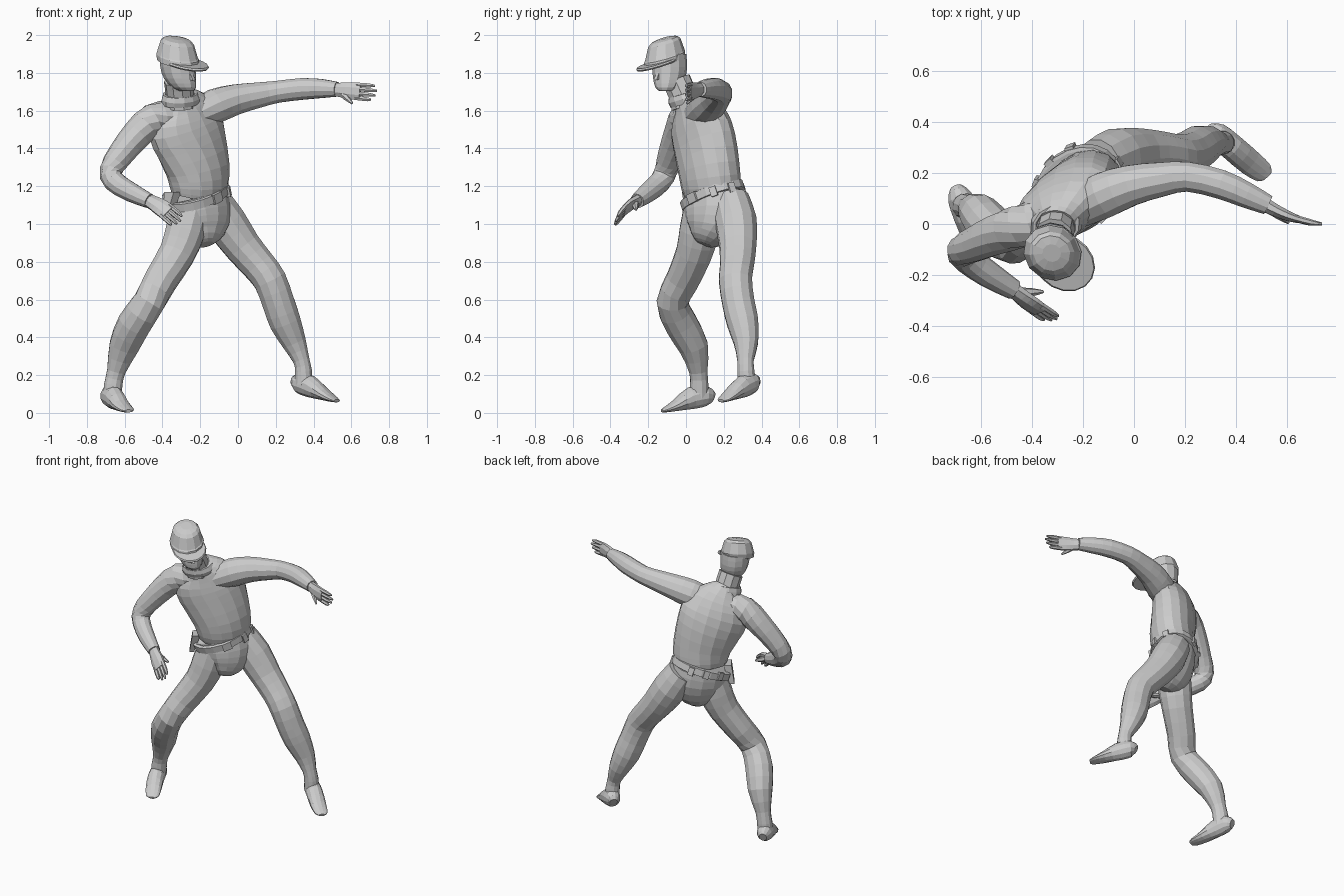
import bpy, bmesh, math
from mathutils import Vector as V


def finish(name, bm):
    bmesh.ops.recalc_face_normals(bm, faces=bm.faces)
    me = bpy.data.meshes.new(name)
    bm.to_mesh(me)
    bm.free()
    ob = bpy.data.objects.new(name, me)
    bpy.context.collection.objects.link(ob)
    return ob


def smooth_rings(r, k):
    """Catmull-Rom fill between ring tuples."""
    out = []
    for i in range(len(r) - 1):
        p = [r[max(i - 1, 0)], r[i], r[i + 1], r[min(i + 2, len(r) - 1)]]
        for j in range(k):
            t = j / k
            out.append([0.5 * (2 * b + (c - a) * t + (2 * a - 5 * b + 4 * c - d) * t * t
                               + (3 * b - a - 3 * c + d) * t ** 3) for a, b, c, d in zip(*p)])
    return out + [list(r[-1])]


def loft(name, rings, side, normal=None, n=12, k=2):
    """Skin elliptical rings (x, y, z, half width, half depth)."""
    rings = smooth_rings(rings, k)
    pts = [V(q[:3]) for q in rings]
    bm, loops = bmesh.new(), []
    for i, q in enumerate(rings):
        t = normal or (pts[min(i + 1, len(pts) - 1)] - pts[max(i - 1, 0)])
        t = t.normalized()
        s = V(side)
        if len(q) > 5:                       # ring with its own yaw in degrees
            a = math.radians(q[5])
            s = V((math.cos(a), math.sin(a), 0.3))
        s = (s - t * s.dot(t)).normalized()
        m = t.cross(s)
        loops.append([bm.verts.new(pts[i] + s * q[3] * math.cos(w) + m * q[4] * math.sin(w))
                      for w in (2 * math.pi * (j + 0.5) / n for j in range(n))])
    for a, b in zip(loops, loops[1:]):
        for j in range(n):
            bm.faces.new((a[j], a[(j + 1) % n], b[(j + 1) % n], b[j]))
    bm.faces.new(loops[0])
    bm.faces.new(loops[-1])
    return finish(name, bm)


def limb(name, pts, side, n=12):
    return loft(name, [(*p[:4], p[3]) for p in pts], side, n=n)


def hand(name, wrist, tip, width, thumb, sag):
    """Palm, four fingers and thumb; sag bows the hand sideways at the knuckles."""
    w, e, s, sag = V(wrist), V(tip), V(width).normalized(), V(sag)
    at = lambda f: w + (e - w) * f + sag * (4 * f * (1 - f))
    palm = [(0, .035, .031), (.2, .042, .026), (.4, .049, .022), (.62, .049, .015)]
    loft(name + "_palm", [(*at(f), a, b) for f, a, b in palm], s, n=8)
    for i, length in enumerate((.88, .97, 1.0, .94)):
        o = s * (i - 1.5) / 1.5
        limb(f"{name}_finger_{i}", [(*(at(.52) + o * .035), .013), (*(at(.8) + o * .037), .012),
                                    (*(at(length) + o * .037), .006)], s, n=6)
    a, b = at(.12), V(thumb)
    limb(name + "_thumb", [(*a, .024), (*a.lerp(b, .6), .016), (*b, .006)], s, n=6)


def box(name, centre, x, y, z, taper=1.0):
    """Box from three half-extent vectors; the -z end can taper."""
    bm = bmesh.new()
    bmesh.ops.create_cube(bm, size=2)
    for v in bm.verts:
        f = taper if v.co.z < 0 else 1
        v.co = V(centre) + x * v.co.x * f + y * v.co.y * f + z * v.co.z
    return finish(name, bm)


# Torso, twisting from the hips to the shoulders
loft("shirt", [(-.215, .14, 1.15, .16, .125, 45), (-.208, .133, 1.20, .175, .137, 45),
               (-.212, .122, 1.29, .189, .14, 42), (-.247, .10, 1.42, .212, .138, 36),
               (-.277, .073, 1.52, .222, .128, 31), (-.288, .05, 1.60, .18, .108, 28),
               (-.30, .02, 1.655, .115, .085, 28), (-.305, 0, 1.68, .075, .07, 28)],
     (1, .6, .2), n=16)

# Pelvis
hip_side = V((.68, .68, .25)).normalized()
hip_up = V((-.2, -.32, 1)).normalized()
hip_front = hip_side.cross(hip_up).normalized()
hc = V((-.22, .14, 1.15))
loft("trousers_seat", [(-.217, .14, 1.15, .182, .135), (-.20, .145, 1.07, .182, .14),
                       (-.185, .133, .98, .148, .125), (-.175, .11, .92, .09, .09),
                       (-.17, .10, .892, .04, .045)], hip_side, n=14)

# Belt with buckle, pouches and holster
loft("belt", [(*(hc + hip_up * h), .192 + g, .15 + g)
              for h, g in ((-.025, -.008), (-.022, .004), (.022, .004), (.025, -.008))],
     hip_side, hip_up, n=20, k=1)
for i, ang in enumerate((270, 310, 345, 60, 90, 120)):
    w = math.radians(ang)
    out = (hip_side * math.cos(w) * .148 - hip_front * math.sin(w) * .19).normalized()
    c = hc + hip_side * math.cos(w) * .195 - hip_front * math.sin(w) * .153
    tang = hip_up.cross(out)
    name = "buckle" if i == 0 else f"belt_pouch_{i}"
    box(name, c, tang * (.03 if i == 0 else .018), out * .01, hip_up * .026)
box("holster", V((-.362, .03, 1.105)), V((.024, -.036, 0)), V((.02, .016, 0)),
    V((.018, 0, .065)), .6)

# Legs
limb("right_leg", [(-.25, .09, 1.08, .105), (-.28, .07, .96, .108), (-.325, .04, .84, .098),
                   (-.41, -.02, .70, .09), (-.472, -.072, .585, .085), (-.55, -.025, .47, .09),
                   (-.605, .04, .35, .08), (-.645, .065, .22, .05),
                   (-.66, .07, .15, .05), (-.667, .07, .08, .05)], (1, .6, 0))
limb("left_leg", [(-.14, .235, 1.13, .10), (-.065, .265, 1.01, .112), (.025, .275, .88, .10),
                  (.11, .27, .78, .092), (.17, .262, .70, .09), (.215, .278, .58, .088),
                  (.25, .30, .48, .086), (.298, .318, .37, .066), (.335, .315, .28, .045),
                  (.347, .318, .22, .046), (.348, .32, .15, .048)], (.6, 1, 0))

# Shoes
loft("right_shoe", [(-.697, .142, .08, .025, .03), (-.682, .105, .09, .05, .055),
                    (-.655, .03, .078, .053, .06), (-.62, -.05, .04, .052, .032),
                    (-.588, -.108, .016, .042, .014), (-.58, -.127, .01, .02, .008)], (1, .4, 0))
loft("left_shoe", [(.30, .375, .15, .025, .03), (.322, .352, .16, .05, .055),
                   (.385, .30, .138, .053, .058), (.455, .24, .098, .052, .032),
                   (.508, .2, .07, .042, .014), (.523, .186, .064, .02, .008)], (.6, .75, 0))

# Arms
limb("left_sleeve", [(-.22, .06, 1.58, .078), (-.12, .112, 1.625, .092), (-.01, .152, 1.66, .082),
                     (.11, .175, 1.683, .069), (.21, .185, 1.70, .06), (.34, .155, 1.715, .059),
                     (.44, .113, 1.717, .052), (.525, .074, 1.713, .04)], (0, 0, 1))
limb("right_sleeve", [(-.36, .02, 1.575, .08), (-.45, -.01, 1.555, .085), (-.535, -.04, 1.475, .08),
                      (-.62, -.078, 1.37, .07), (-.672, -.105, 1.285, .062),
                      (-.655, -.135, 1.225, .058), (-.57, -.197, 1.17, .053),
                      (-.47, -.258, 1.122, .04)], (.5, .8, .3))

# Hands
hand("left_hand", (.505, .08, 1.713), (.735, .0, 1.693), (.1, 0, 1), (.605, .005, 1.638),
     (0, -.015, 0))
hand("right_hand", (-.482, -.25, 1.128), (-.312, -.375, 1.005), (.6, .25, .7),
     (-.355, -.265, 1.075), (.008, -.012, .008))

# Neck and head, turned towards the outstretched arm
face = V((.76, -.65, -.1)).normalized()
head_side = V((.65, .76, .1))
loft("neck", [(-.305, .0, 1.62, .08, .08), (-.308, -.02, 1.69, .078, .075),
              (-.315, -.05, 1.76, .078, .078)], head_side, n=10)
loft("head", [(-.272, -.105, 1.705, .036, .04), (-.285, -.10, 1.722, .06, .065),
              (-.307, -.09, 1.77, .081, .088), (-.318, -.087, 1.83, .091, .096),
              (-.32, -.093, 1.90, .092, .098)], head_side, V((0, 0, 1)), n=12)
nose = V((-.315, -.093, 1.797)) + face * .08
box("nose", nose, V(head_side) * .009, face * .014, V((-.01, .008, .026)), 1.25)

# Collar
loft("collar", [(-.303, .008, 1.64, .108, .088), (-.303, -.003, 1.665, .108, .09),
                (-.306, -.01, 1.69, .096, .084), (-.306, -.01, 1.691, .082, .075),
                (-.306, -.004, 1.665, .07, .065)], (.85, .5, .1), V((0, -.3, 1)), n=12, k=1)

# Cap with brim
cap_up = V((.13, -.27, 1)).normalized()
loft("cap", [(-.317, -.115, 1.855, .106, .118), (-.319, -.113, 1.885, .108, .12),
             (-.322, -.112, 1.892, .104, .116), (-.322, -.115, 1.96, .086, .093),
             (-.322, -.115, 1.976, .07, .075), (-.322, -.114, 1.984, .035, .038)],
     head_side, cap_up, n=12, k=1)
bc = V((-.315, -.115, 1.862)) + face * .056 - V((0, 0, .008))
loft("cap_brim", [(*(bc + cap_up * h), .108 - g, .13 - g)
                  for h, g in ((-.008, .006), (0, 0), (.008, .006))],
     head_side, cap_up, n=16, k=1)
